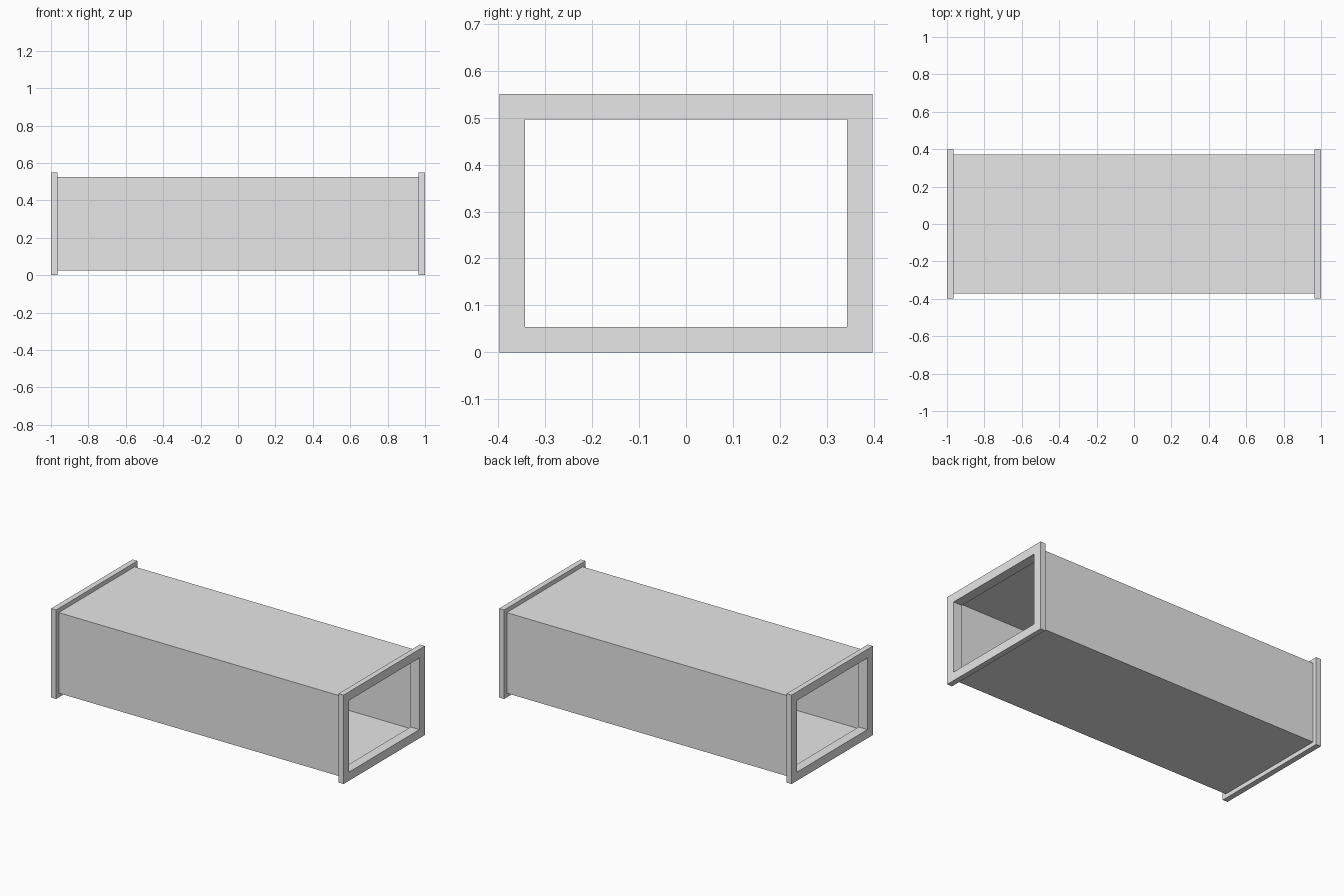
import bpy
import bmesh

default = bpy.data.objects.get("Cube")
if default:
    bpy.data.objects.remove(default, do_unlink=True)

# Overall half sizes, seen along the length
HALF_LENGTH = 1.0
HALF_WIDTH = 0.397
HALF_HEIGHT = 0.275
RIM = 0.054        # flange face width
STEP = 0.026       # flange stands this far out from the duct
FLANGE = 0.034     # flange thickness along the length
LIP = 0.06         # depth of the inner lip
SHEET = 0.004      # duct wall thickness

metal = bpy.data.materials.new("grey metal")
metal.use_nodes = True
grey = (0.8, 0.8, 0.8, 1.0)
metal.diffuse_color = grey
metal.node_tree.nodes["Principled BSDF"].inputs["Base Color"].default_value = grey


def rectangular_sweep(name, profile):
    """Sweep a closed profile of (x, inset) points round the rectangle."""
    bm = bmesh.new()
    rings = []
    for sy, sz in ((-1, -1), (1, -1), (1, 1), (-1, 1)):
        rings.append([bm.verts.new((x, sy * (HALF_WIDTH - inset),
                                    HALF_HEIGHT + sz * (HALF_HEIGHT - inset)))
                      for x, inset in profile])
    count = len(profile)
    for i, ring in enumerate(rings):
        after = rings[(i + 1) % len(rings)]
        for j in range(count):
            k = (j + 1) % count
            bm.faces.new((ring[j], ring[k], after[k], after[j]))
    bmesh.ops.recalc_face_normals(bm, faces=bm.faces)
    mesh = bpy.data.meshes.new(name)
    bm.to_mesh(mesh)
    bm.free()
    mesh.materials.append(metal)
    obj = bpy.data.objects.new(name, mesh)
    bpy.context.collection.objects.link(obj)
    return obj


# Thin sheet duct between the flanges
end = HALF_LENGTH - FLANGE
rectangular_sweep("duct_body", [(-end, STEP), (end, STEP),
                                (end, STEP + SHEET), (-end, STEP + SHEET)])

# Angle-section flange at each end, its lip reaching inside the duct
for side, name in ((1, "left_flange"), (-1, "right_flange")):
    section = [(HALF_LENGTH, 0), (end, 0), (end, STEP + SHEET),
               (HALF_LENGTH - LIP, STEP + SHEET),
               (HALF_LENGTH - LIP, RIM), (HALF_LENGTH, RIM)]
    rectangular_sweep(name, [(side * x, inset) for x, inset in section])
